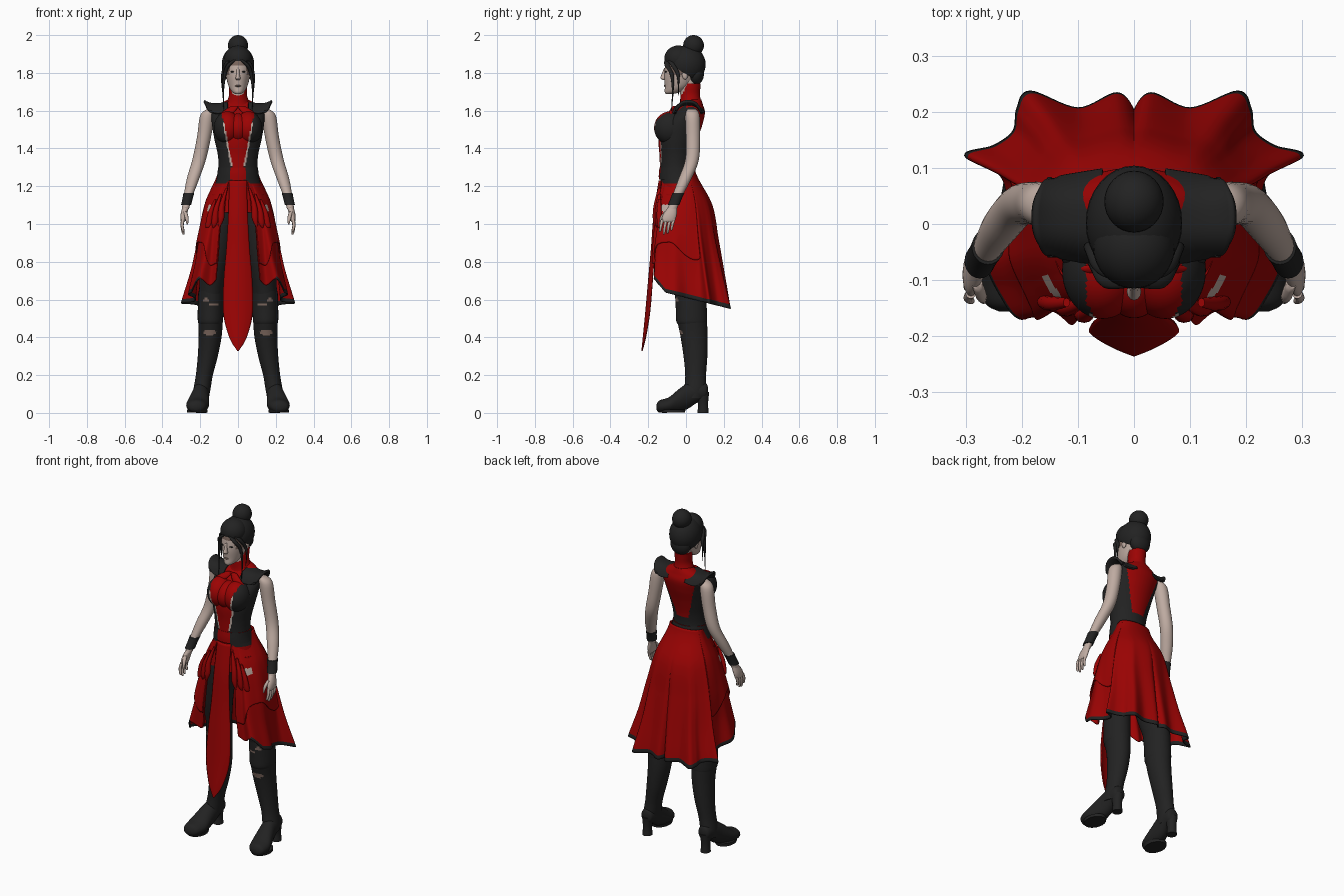
import bpy, bmesh, math
from mathutils import Vector, Matrix

def material(name, col):
    m = bpy.data.materials.new(name)
    m.diffuse_color = (*col, 1)
    return m

MATS = [material("charcoal", (0.016, 0.016, 0.016)), material("crimson", (0.33, 0.001, 0.001)),
        material("pale_skin", (0.52, 0.41, 0.36)), material("tan_skin", (0.2, 0.135, 0.11))]
BLACK, RED, SKIN, TAN = 0, 1, 2, 3

def spline(keys, t):
    """Smooth interpolation through key tuples, t in 0..1."""
    n = len(keys) - 1
    i = min(int(t * n), n - 1)
    f = t * n - i
    p1, p2 = keys[i], keys[i + 1]
    p0, p3 = keys[max(i - 1, 0)], keys[min(i + 2, n)]
    return [b + 0.5 * f * (c - a + f * (2*a - 5*b + 4*c - d + f * (3*(b - c) + d - a)))
            for a, b, c, d in zip(p0, p1, p2, p3)]

def finish(name, bm, mat, mirror=False, thick=0, angle=60):
    bmesh.ops.recalc_face_normals(bm, faces=bm.faces)
    for f in bm.faces:
        f.material_index = mat(f.calc_center_median()) if callable(mat) else mat
    me = bpy.data.meshes.new(name)
    bm.to_mesh(me)
    bm.free()
    for m in MATS:
        me.materials.append(m)
    ob = bpy.data.objects.new(name, me)
    bpy.context.collection.objects.link(ob)
    if thick:
        s = ob.modifiers.new("thickness", 'SOLIDIFY')
        s.thickness, s.offset = thick, 0
    if mirror:
        ob.modifiers.new("mirror", 'MIRROR')
    bpy.ops.object.select_all(action='DESELECT')
    bpy.context.view_layer.objects.active = ob
    ob.select_set(True)
    bpy.ops.object.shade_smooth_by_angle(angle=math.radians(angle))
    return ob

def loft(name, keys, mat, mirror=False, n=24, steps=5, axis='z'):
    """Tube of elliptical rings; keys are (x, y, z, radius1, radius2)."""
    bm = bmesh.new()
    rings, total = [], (len(keys) - 1) * steps
    for i in range(total + 1):
        x, y, z, a, b = spline(keys, i / total)
        ring = []
        for k in range(n):
            c, s = a * math.cos(2*math.pi*k/n), b * math.sin(2*math.pi*k/n)
            ring.append(bm.verts.new((x + c, y + s, z) if axis == 'z' else (x + c, y, z + s)))
        rings.append(ring)
    for r, q in zip(rings, rings[1:]):
        for k in range(n):
            bm.faces.new((r[k], r[(k+1) % n], q[(k+1) % n], q[k]))
    bm.faces.new(rings[0])
    bm.faces.new(rings[-1])
    return finish(name, bm, mat, mirror)

def sheet(name, fn, nu, nv, mat, mirror=False, thick=0.006):
    bm = bmesh.new()
    g = [[bm.verts.new(fn(i / nu, j / nv)) for j in range(nv + 1)] for i in range(nu + 1)]
    for i in range(nu):
        for j in range(nv):
            bm.faces.new((g[i][j], g[i+1][j], g[i+1][j+1], g[i][j+1]))
    return finish(name, bm, mat, mirror, thick)

def ball(name, loc, size, mat, mirror=False, cut=None, seg=32):
    bm = bmesh.new()
    bmesh.ops.create_uvsphere(bm, u_segments=seg, v_segments=seg // 2, radius=1,
                              matrix=Matrix.Translation(loc) @ Matrix.Diagonal((*size, 1)))
    if cut:
        bmesh.ops.bisect_plane(bm, geom=bm.verts[:] + bm.edges[:] + bm.faces[:],
                               plane_co=cut[0], plane_no=cut[1], clear_inner=True)
    return finish(name, bm, mat, mirror)

# Bodice: red centre panel, skin slits beside it, red yoke on the back
def bodice_colour(c):
    x = abs(c.x)
    if c.z > 1.645 or c.z < 1.21:
        return RED
    if c.y < 0:
        w = 0.028 + max(0, c.z - 1.3) * 0.19
        if c.z > 1.56:
            w = 0.085
        if x < w:
            return RED
        if x < w + 0.009 and 1.31 < c.z < 1.54:
            return SKIN
    elif x < 0.04 + (c.z - 1.36) * 0.3 and c.z > 1.35:
        return RED
    return BLACK

loft("bodice", [(0, -.03, 1.06, .14, .11), (0, -.035, 1.18, .128, .1), (0, -.05, 1.28, .104, .088),
                (0, -.05, 1.36, .106, .09), (0, -.042, 1.45, .125, .104), (0, -.022, 1.53, .138, .11),
                (0, .015, 1.59, .138, .085), (0, .03, 1.63, .105, .06), (0, .035, 1.66, .05, .045)],
     bodice_colour, n=128, steps=9)
ball("bust", (.056, -.083, 1.508), (.072, .086, .088), bodice_colour, True, seg=72)
ball("bust_centre", (0, -.085, 1.505), (.06, .083, .08), bodice_colour, seg=48)
loft("collar", [(0, .028, 1.6, .1, .07), (0, .026, 1.635, .066, .058), (0, .022, 1.68, .048, .052),
                (0, .024, 1.72, .048, .052), (0, .03, 1.745, .048, .048)], RED)
loft("neck", [(0, .015, 1.68, .042, .045), (0, .01, 1.78, .044, .05)], SKIN)
loft("collar_flap", [(.015, -.06, 1.625, .02, .01), (.055, -.08, 1.59, .033, .012),
                     (.085, -.07, 1.56, .02, .01)], RED, True)

# Pointed shoulder caps
def cap(u, v):
    a = (v - .5) * math.pi
    return (.055 + .125 * u * (.78 + .22 * math.cos(a)), .012 + .082 * math.sin(a) * (1 - .2 * u),
            1.643 - .028 * u + .036 * u ** 3 - .05 * abs(math.sin(a)) ** 3)
sheet("shoulder_cap", cap, 14, 20, BLACK, True, .012)

# Arms, wristbands and hands
loft("arm", [(.145, .03, 1.608, .018, .022), (.162, .034, 1.575, .038, .038), (.18, .037, 1.46, .037, .038),
             (.206, .032, 1.34, .036, .036), (.238, -.005, 1.24, .033, .034), (.266, -.05, 1.14, .023, .026),
             (.278, -.073, 1.08, .019, .025)], SKIN, True)
loft("wristband", [(.26, -.04, 1.165, .029, .032), (.268, -.054, 1.13, .027, .03),
                   (.275, -.066, 1.1, .027, .031)], BLACK, True)
loft("palm", [(.277, -.07, 1.09, .017, .024), (.287, -.085, 1.05, .017, .036),
              (.291, -.093, 1.02, .014, .036), (.292, -.095, 1.008, .006, .03)], SKIN, True)
for i in range(4):
    y, drop = -.064 - .02 * i, (.055, .07, .075, .062)[i]
    loft("finger", [(.291, y, 1.025, .009, .009), (.296, y - .008, 1.025 - drop * .5, .008, .008),
                    (.29, y - .013, 1.025 - drop, .006, .006), (.287, y - .014, 1.02 - drop, .002, .002)],
         SKIN, True, n=10, steps=3)
loft("thumb", [(.28, -.105, 1.065, .01, .012), (.272, -.128, 1.035, .01, .01),
               (.268, -.138, .998, .004, .005)], SKIN, True, n=10, steps=3)

# Head: face with darker temples, nose, eyes, lips
loft("face", [(0, -.088, 1.688, .014, .018), (0, -.07, 1.7, .032, .043), (0, -.045, 1.73, .05, .067),
              (0, -.03, 1.78, .063, .086), (0, -.022, 1.83, .07, .09), (0, -.015, 1.88, .068, .085),
              (0, -.01, 1.92, .04, .05)],
     lambda c: TAN if c.z > 1.79 and (abs(c.x) > .045 or c.z > 1.845) else SKIN, n=48)
loft("nose", [(0, -.108, 1.825, .007, .008), (0, -.116, 1.79, .009, .014), (0, -.12, 1.772, .013, .016),
              (0, -.112, 1.762, .009, .008)], SKIN, n=12)
ball("eye", (.028, -.106, 1.806), (.012, .006, .004), BLACK, True, seg=16)
ball("lips", (0, -.111, 1.731), (.016, .006, .005), TAN, seg=16)
ball("ear", (.066, -.005, 1.79), (.008, .016, .025), SKIN, True, seg=16)

# Hair: swept-up shell, fuller front, nape, bun and loose locks
ball("hair", (0, .002, 1.845), (.086, .102, .1), BLACK, cut=((0, -.1, 1.855), (0, .62, 1)))
ball("hair_front", (0, -.04, 1.875), (.073, .075, .07), BLACK, cut=((0, -.1, 1.86), (0, .3, 1)))
ball("nape_hair", (0, .05, 1.795), (.062, .045, .06), BLACK)
ball("bun", (0, .04, 1.945), (.053, .055, .055), BLACK)
for pts in ([(.012, -.1, 1.872), (.05, -.1, 1.84), (.07, -.075, 1.79), (.078, -.07, 1.7), (.074, -.08, 1.57)],
            [(.02, -.09, 1.88), (.06, -.075, 1.85), (.079, -.045, 1.8), (.085, -.04, 1.75), (.08, -.04, 1.68)]):
    loft("hair_lock", [(*p, r, r * 1.2) for p, r in zip(pts, (.012, .012, .009, .004, .001))],
         BLACK, True, n=10)

# Skirt: half outline of the wavy hem, run from centre back to front opening
HEM = [(0, .2), (.03, .232), (.1, .205), (.185, .235), (.207, .205), (.214, .165), (.25, .138), (.3, .122),
       (.235, .085), (.228, .01), (.262, -.06), (.235, -.13), (.2, -.168), (.15, -.14), (.115, -.165)]
BODY = [(.1, .045, .137), (.168, .135, .165), (.2, .165, .178), (.215, .19, .182), (.235, .21, .17)]
def hem_height(y):
    return .61 - .25 * y + 1.0 * max(0, -y - .11)

def skirt(u, v):
    hx, hy = spline(HEM, u)
    a = math.atan2(hx / .24, (hy - .02) / .2)
    def body(t):
        rx, back, front = spline(BODY, t)
        return Vector((rx * math.sin(a), math.cos(a) * (back if math.cos(a) > 0 else front), 0))
    p = body(v) + (Vector((hx, hy, 0)) - body(1)) * v ** 1.9
    top = 1.285 - .045 * max(0, -math.cos(a))
    p.z = top + (hem_height(hy) - top) * v
    return p

def skirt_colour(c):
    if c.z < hem_height(c.y) + .022 and (abs(c.x) > .2 or c.y > -.1):
        return BLACK
    hole = ((abs(c.x) - .152) / .028) ** 2 + ((c.z - 1.085) / .02) ** 2 < 1 and c.y < -.09
    return SKIN if hole else RED
sheet("skirt", skirt, 112, 64, skirt_colour, True)

# Shorter draped side layer over the skirt, longest beside the opening
def drape(u, v):
    vm = .63 + .06 * math.sin(u * 10 + .6) + .27 * max(0, u - .6) / .4
    p = skirt(.56 + .44 * u, v * vm)
    k = 1 + .05 * v
    return (p.x * k, p.y * k, p.z)
sheet("side_drape", drape, 60, 50, skirt_colour, True)
for k in range(3):
    loft("gathered_ruffle", [(.06 + .03 * k, -.14, 1.19 - .03 * k, .006, .008),
                             (.085 + .03 * k, -.158 + .008 * k, 1.1 - .02 * k, .014, .013),
                             (.09 + .033 * k, -.163 + .012 * k, 1.03 - .02 * k, .017, .013),
                             (.1 + .03 * k, -.162 + .012 * k, .98, .003, .004)], RED, True, n=12)

# Long pointed front panel
PANEL = [(.045, -.142, 1.23), (.05, -.168, 1.06), (.06, -.182, .88), (.075, -.198, .7),
         (.077, -.213, .53), (.045, -.226, .4), (.002, -.233, .328)]
def panel(u, v):
    w, y, z = spline(PANEL, v)
    s = 2 * u - 1
    return (w * s, y + .02 * s * s * (w / .075), z)
sheet("front_panel", panel, 16, 40, RED)
loft("waist_sash", [(0, -.046, 1.235, .114, .098), (0, -.048, 1.265, .109, .096), (0, -.05, 1.3, .106, .09)],
     lambda c: RED if c.y < 0 and abs(c.x) < .04 else BLACK, n=64)

# Legs with torn patches around the knees, then heeled boots
def leg_colour(c):
    if c.z > 1.06:
        return RED
    for px, pz, w, h in ((.15, .425, .032, .016), (.125, .575, .025, .008), (.17, .6, .02, .008)):
        if c.y < .02 and ((abs(c.x) - px) / w) ** 2 + ((c.z - pz) / h) ** 2 < 1:
            return TAN
    return BLACK
loft("leg", [(.075, -.03, 1.16, .07, .095), (.095, -.03, 1.0, .084, .095), (.122, -.012, .8, .076, .088),
             (.143, .024, .62, .064, .08), (.146, .03, .51, .065, .08), (.147, .042, .41, .061, .072),
             (.16, .05, .3, .053, .063), (.178, .051, .2, .045, .055), (.19, .048, .13, .045, .058),
             (.196, .035, .08, .042, .058)], leg_colour, True, n=48, steps=14)
loft("boot_cuff", [(.143, .024, .645, .067, .083), (.145, .028, .55, .068, .082),
                   (.146, .03, .49, .067, .082), (.146, .032, .47, .062, .077)], leg_colour, True, n=48, steps=10)
loft("boot_foot", [(.222, -.156, .03, .018, .014), (.22, -.14, .034, .046, .032), (.214, -.09, .042, .06, .041),
                   (.206, -.04, .064, .053, .06), (.198, .01, .09, .045, .068), (.193, .06, .11, .042, .055),
                   (.191, .105, .115, .034, .042), (.191, .117, .118, .01, .015)], BLACK, True, axis='y')
loft("boot_sole", [(.216, -.075, .001, .053, .07), (.215, -.078, .018, .055, .075)], BLACK, True)
loft("boot_heel", [(.195, .09, 0, .028, .03), (.195, .09, .05, .025, .027),
                   (.193, .083, .11, .034, .04)], BLACK, True)
